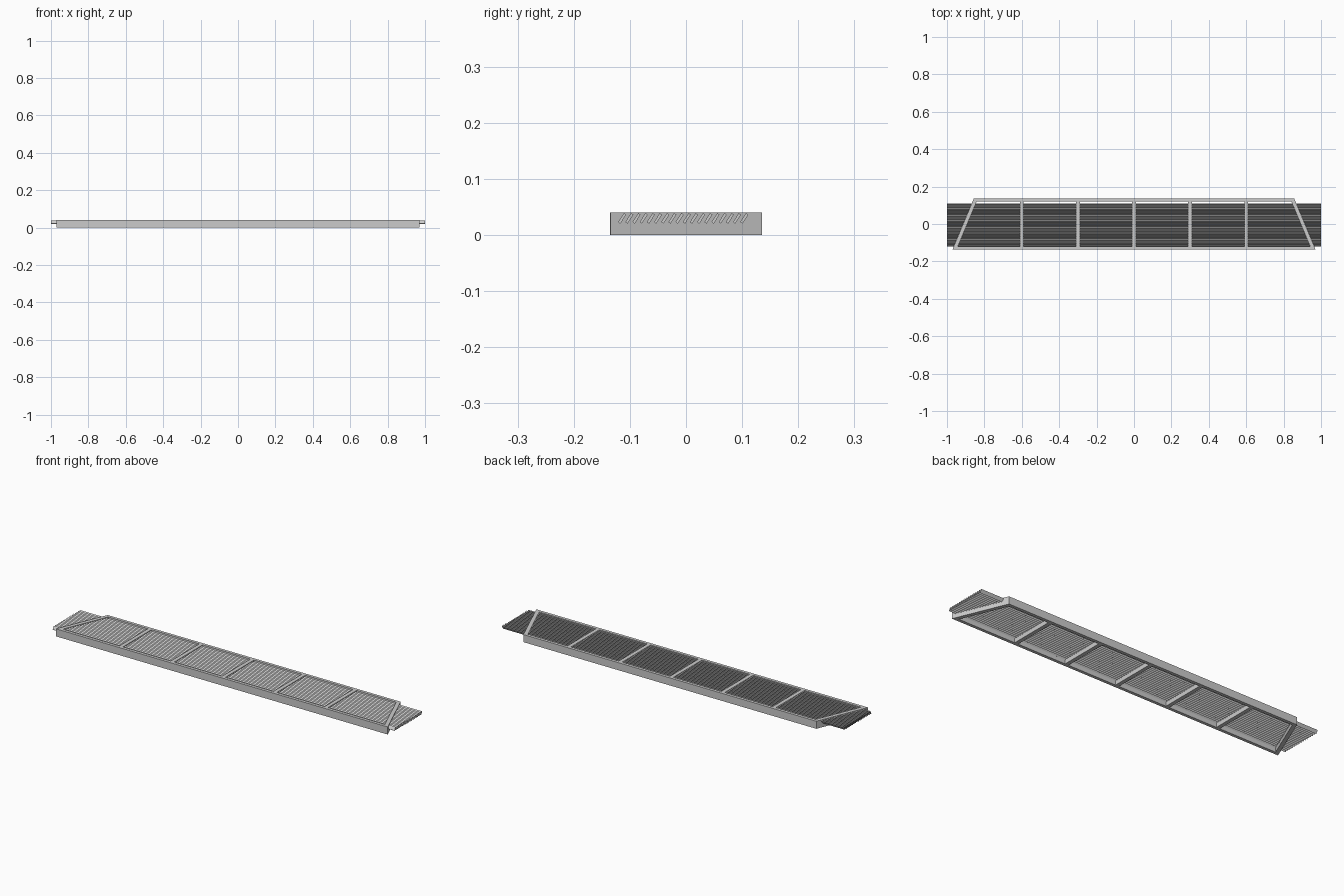
import bpy, bmesh

if "Cube" in bpy.data.objects:
    bpy.data.objects.remove(bpy.data.objects["Cube"])

H = 0.04

def mesh_object(name, verts, faces):
    me = bpy.data.meshes.new(name)
    bm = bmesh.new()
    vs = [bm.verts.new(v) for v in verts]
    for f in faces:
        bm.faces.new([vs[i] for i in f])
    bmesh.ops.recalc_face_normals(bm, faces=bm.faces)
    bm.to_mesh(me)
    bm.free()
    ob = bpy.data.objects.new(name, me)
    bpy.context.collection.objects.link(ob)
    return ob

def prism(name, base, top):
    n = len(base)
    sides = [(i, (i + 1) % n, n + (i + 1) % n, n + i) for i in range(n)]
    return mesh_object(name, base + top,
                       [tuple(range(n)), tuple(range(n, 2 * n))] + sides)

# Trapezoid frame: four mitred bars
outer = [(-0.97, -0.135), (0.97, -0.135), (0.857, 0.135), (-0.857, 0.135)]
inner = [(-0.942, -0.119), (0.942, -0.119), (0.842, 0.119), (-0.842, 0.119)]
for i, name in enumerate(["front_rail", "right_rail", "back_rail", "left_rail"]):
    j = (i + 1) % 4
    quad = [outer[i], outer[j], inner[j], inner[i]]
    prism(name, [(x, y, 0) for x, y in quad], [(x, y, H) for x, y in quad])

# Cross dividers
for i in range(-2, 3):
    x, w, y = i * 0.3, 0.01, 0.119
    quad = [(x - w, -y), (x + w, -y), (x + w, y), (x - w, y)]
    prism(f"divider_{i + 3}", [(a, b, 0) for a, b in quad], [(a, b, H) for a, b in quad])

# Tilted louvre slats running the full length
count, pitch = 18, 0.0128
section = [(0, 0.023), (0.004, 0.020), (0.0143, 0.036), (0.0103, 0.039)]
for k in range(count):
    y0 = -0.121 + k * pitch
    prism(f"louvre_slat_{k + 1}",
          [(-1, y0 + y, z) for y, z in section],
          [(1, y0 + y, z) for y, z in section])
